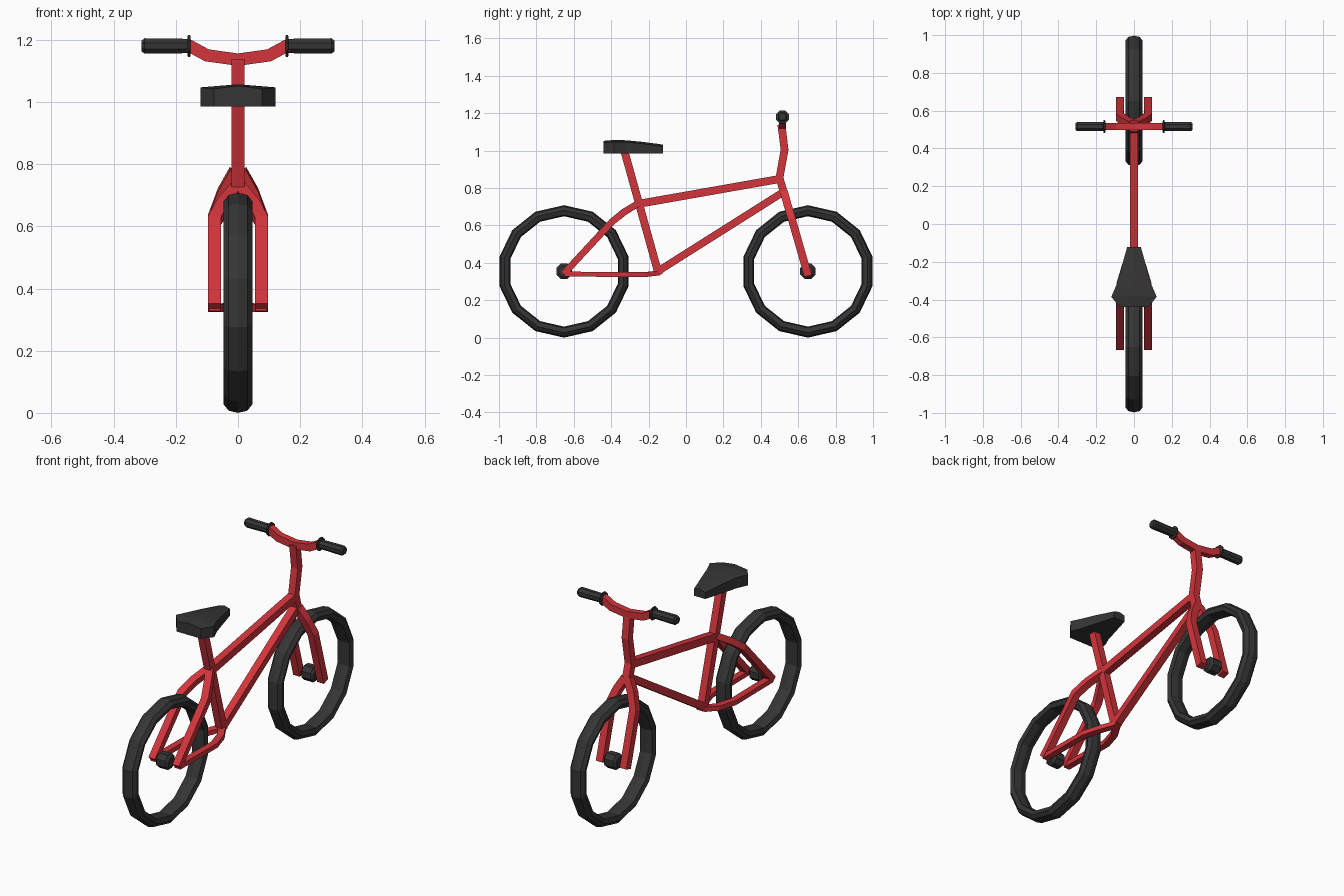
import bpy, bmesh, math
from mathutils import Vector

if "Cube" in bpy.data.objects:
    bpy.data.objects.remove(bpy.data.objects["Cube"])


def material(name, rgb):
    m = bpy.data.materials.new(name)
    m.diffuse_color = (*rgb, 1)
    m.use_nodes = True
    m.node_tree.nodes["Principled BSDF"].inputs["Base Color"].default_value = m.diffuse_color
    return m


RED = material("red_paint", (0.65, 0.035, 0.045))
BLACK = material("black_rubber", (0.035, 0.035, 0.035))


def finish(name, bm, mat):
    bmesh.ops.recalc_face_normals(bm, faces=bm.faces)
    me = bpy.data.meshes.new(name)
    bm.to_mesh(me)
    bm.free()
    me.materials.append(mat)
    ob = bpy.data.objects.new(name, me)
    bpy.context.collection.objects.link(ob)
    return ob


def bridge(bm, rings, closed):
    """Skin a list of vertex loops; closed joins last to first, otherwise cap."""
    n = len(rings[0])
    pairs = list(zip(rings, rings[1:]))
    if closed:
        pairs.append((rings[-1], rings[0]))
    for a, b in pairs:
        for i in range(n):
            j = (i + 1) % n
            bm.faces.new((a[i], a[j], b[j], b[i]))
    if not closed:
        bm.faces.new(rings[0])
        bm.faces.new(rings[-1])


def tube(name, path, w=0.042, h=0.042, ref=(1, 0, 0)):
    """Square tube swept along a path; w is measured along ref."""
    pts = [Vector(p) for p in path]
    bm = bmesh.new()
    rings = []
    for i, p in enumerate(pts):
        t = Vector()
        if i > 0:
            t += (p - pts[i - 1]).normalized()
        if i < len(pts) - 1:
            t += (pts[i + 1] - p).normalized()
        n = t.cross(Vector(ref)).normalized()
        s = n.cross(t).normalized()
        rings.append([bm.verts.new(p + s * a * w / 2 + n * b * h / 2)
                      for a, b in ((1, 1), (1, -1), (-1, -1), (-1, 1))])
    bridge(bm, rings, False)
    return finish(name, bm, RED)


def lathe(name, profile, sides, centre, closed=False, turn=0.0):
    """Revolve (x, radius) points about the x axis."""
    bm = bmesh.new()
    rings = []
    for x, r in profile:
        ring = []
        for k in range(sides):
            a = math.pi / 2 + turn + math.tau * k / sides
            ring.append(bm.verts.new(
                Vector(centre) + Vector((x, r * math.cos(a), r * math.sin(a)))))
        rings.append(ring)
    bridge(bm, rings, closed)
    return finish(name, bm, BLACK)


# Wheels: 14-sided tyres and small hubs
tyre = [(0, .354), (.03, .347), (.046, .327), (.038, .302),
        (0, .295), (-.038, .302), (-.046, .327), (-.03, .347)]
hub = [(-.04, .03), (-.028, .045), (.028, .045), (.04, .03)]
for label, y in (("front", .652), ("rear", -.652)):
    lathe(label + "_tyre", tyre, 14, (0, y, .354), closed=True)
    lathe(label + "_hub", hub, 8, (0, y, .355), turn=math.pi / 8)

# Main frame
tube("top_tube", [(0, -.255, .715), (0, .50, .848)])
tube("down_tube", [(0, -.15, .355), (0, .515, .775)], h=.04)
tube("seat_tube", [(0, -.145, .335), (0, -.33, 1.0)])
tube("steering_stem", [(0, .53, .75), (0, .50, .855), (0, .527, 1.005), (0, .51, 1.14)])

# Fork legs, seat stays and chain stays on both sides
for s, side in ((1, "right"), (-1, "left")):
    tube(side + "_fork_leg",
         [(s * .075, .653, .33), (s * .075, .567, .63), (s * .045, .543, .71),
          (s * .008, .525, .775)])
    tube(side + "_seat_stay",
         [(s * .075, -.655, .34), (s * .075, -.395, .62), (s * .045, -.33, .672),
          (s * .005, -.255, .718)], h=.036)
    tube(side + "_chain_stay",
         [(s * .075, -.65, .34), (s * .075, -.32, .337), (s * .045, -.22, .337),
          (s * .005, -.15, .345)], w=.038, h=.026)

# Handlebar with grips
half = [(.165, 1.185), (.10, 1.15), (0, 1.136)]
bar = [(-x, .515, z) for x, z in half] + [(x, .515, z) for x, z in half[-2::-1]]
tube("handlebar", bar, w=.037, h=.04, ref=(0, 1, 0))
for s, side in ((1, "right"), (-1, "left")):
    grip = [(.152, .03), (.154, .038), (.161, .038), (.163, .025), (.30, .027), (.31, .019)]
    lathe(side + "_grip", [(s * x, r) for x, r in grip], 8, (0, .516, 1.18),
          turn=math.pi / 8)

# Seat: outline sections from nose to tail
bm = bmesh.new()
rings = []
for y, w, top in ((-.122, .036, 1.025), (-.235, .068, 1.04), (-.32, .092, 1.048),
                  (-.385, .12, 1.05), (-.44, .077, 1.045)):
    rings.append([bm.verts.new(p) for p in
                  ((-w, y, .985), (w, y, .985), (w, y, top - .003),
                   (0, y, top + .007), (-w, y, top - .003))])
bridge(bm, rings, False)
finish("seat", bm, BLACK)
